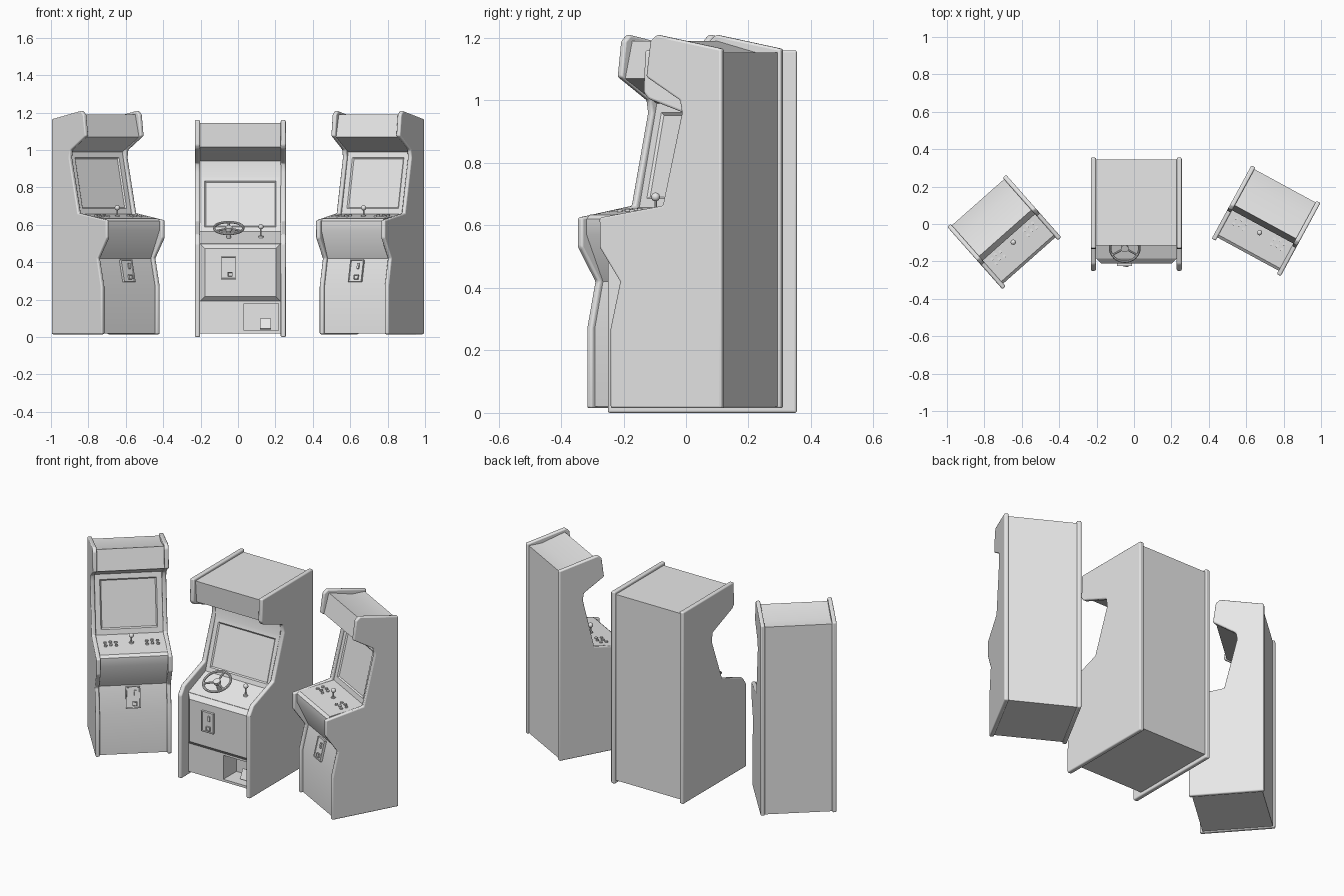
import bpy, bmesh, math
from math import radians, sin, cos, atan2
from mathutils import Matrix, Vector

if "Cube" in bpy.data.objects:
    bpy.data.objects.remove(bpy.data.objects["Cube"])

grey = bpy.data.materials.new("plain light grey")
grey.use_nodes = True
grey.diffuse_color = (0.8, 0.8, 0.8, 1)
grey.node_tree.nodes["Principled BSDF"].inputs["Base Color"].default_value = (0.8, 0.8, 0.8, 1)
parts = []


def finish(bm, name, place):
    mesh = bpy.data.meshes.new(name)
    bm.to_mesh(mesh)
    bm.free()
    mesh.materials.append(grey)
    obj = bpy.data.objects.new(name, mesh)
    bpy.context.collection.objects.link(obj)
    obj.matrix_world = place
    parts.append(obj)
    return obj


def slab(name, profile, x0, x1, place, insets=(), bevel=0):
    """Extrude a (y, z) profile from x0 to x1; insets = (segment, border, depth)."""
    bm = bmesh.new()
    a = [bm.verts.new((x0, y, z)) for y, z in profile]
    b = [bm.verts.new((x1, y, z)) for y, z in profile]
    n = len(profile)
    sides = [bm.faces.new((a[i], a[(i + 1) % n], b[(i + 1) % n], b[i])) for i in range(n)]
    bm.faces.new(a[::-1])
    bm.faces.new(b)
    bmesh.ops.recalc_face_normals(bm, faces=bm.faces)
    for seg, border, depth in insets:
        bmesh.ops.inset_region(bm, faces=[sides[seg]], thickness=border,
                               use_even_offset=True)
        bmesh.ops.inset_region(bm, faces=[sides[seg]], thickness=abs(depth),
                               depth=depth, use_even_offset=True)
    obj = finish(bm, name, place)
    if bevel:
        mod = obj.modifiers.new("rounded edges", "BEVEL")
        mod.width, mod.segments, mod.limit_method = bevel, 3, "ANGLE"
    return obj


def box(name, centre, size, place, tilt=0, inset=None):
    bm = bmesh.new()
    bmesh.ops.create_cube(bm, size=1, matrix=Matrix.Diagonal((*size, 1)))
    if inset:
        front = [f for f in bm.faces if f.normal.y < -0.9]
        bmesh.ops.inset_region(bm, faces=front, thickness=inset, depth=0)
        bmesh.ops.inset_region(bm, faces=front, thickness=0.002, depth=-0.004)
    return finish(bm, name, place @ Matrix.Translation(centre) @ Matrix.Rotation(tilt, 4, "X"))


def rod(name, p, q, radius, place, sides=12):
    p, q = Vector(p), Vector(q)
    bm = bmesh.new()
    bmesh.ops.create_cone(bm, cap_ends=True, segments=sides, radius1=radius,
                          radius2=radius, depth=(q - p).length)
    turn = (q - p).to_track_quat("Z", "Y").to_matrix().to_4x4()
    return finish(bm, name, place @ Matrix.Translation((p + q) / 2) @ turn)


def ball(name, centre, radius, place):
    bm = bmesh.new()
    bmesh.ops.create_uvsphere(bm, u_segments=16, v_segments=10, radius=radius)
    return finish(bm, name, place @ Matrix.Translation(centre))


def stick(name, x, y, z, height, place):
    rod(name + "_collar", (x, y, z - 0.005), (x, y, z + 0.006), 0.013, place)
    rod(name + "_shaft", (x, y, z), (x, y, z + height), 0.004, place)
    ball(name + "_knob", (x, y, z + height), 0.014, place)


def coin_door(name, x, y, z, place, tilt):
    """Framed door with a slot plate and a return cup."""
    base = place @ Matrix.Translation((x, y, z)) @ Matrix.Rotation(tilt, 4, "X")
    box(name, (0, 0, 0), (0.08, 0.024, 0.122), base, inset=0.006)
    box(name + "_slot", (0.012, -0.011, 0.025), (0.012, 0.01, 0.03), base)
    box(name + "_return_cup", (0.008, -0.012, -0.035), (0.026, 0.012, 0.024), base, inset=0.003)


def side_panels(name, profile, half, thick, place):
    for word, s in (("right", -1), ("left", 1)):
        x0, x1 = sorted((s * half, s * (half - thick)))
        slab(f"{name}_{word}_side_panel", profile, x0, x1, place, bevel=0.007)


# Upright cabinets with joystick controls
upright_side = [(-.18, .015), (-.18, .27), (-.145, .42), (-.22, .53), (-.22, .625),
                (.01, .663), (.08, .96), (.073, 1.0), (-.05, 1.075), (-.035, 1.19),
                (-.012, 1.21), (.225, 1.165), (.225, .015)]
upright_body = [(-.165, .02), (-.165, .27), (-.13, .42), (-.2, .57), (-.2, .62),
                (-.185, .634), (.025, .657), (.1, .99), (-.035, 1.07), (-.005, 1.19),
                (.137, 1.153), (.215, 1.153), (.215, .02)]


def upright(name, x, y, turn):
    place = Matrix.Translation((x, y, 0)) @ Matrix.Rotation(radians(turn), 4, "Z")
    side_panels(name, upright_side, .21, .024, place)
    slab(name + "_body", upright_body, -.187, .187, place, insets=[(6, .03, -.007)])
    coin_door(name + "_coin_door", 0, -.148, .353, place, -atan2(.035, .15))
    stick(name + "_joystick", 0, -.07, .646, .045, place)
    # Two clusters of buttons, each in two short arcs
    for s in (-1, 1):
        for row in range(2):
            for i in range(3):
                bx = s * .115 + (i - 1) * .03
                by = -.055 - row * .032 - abs(i - 1) * .007
                bz = .634 + (by + .185) * .11
                rod(f"{name}_button", (bx, by, bz - .004), (bx, by, bz + .007), .009, place)


upright("right_upright", -.692, -.045, 41.5)
upright("left_upright", .705, .015, -28.5)

# Driving cabinet
place = Matrix.Translation((.0125, 0, 0))
drive_side = [(-.25, 0), (-.25, .5), (-.215, .55), (-.02, .62), (.078, .88), (.07, .93),
              (-.12, 1.005), (-.135, 1.025), (-.13, 1.16), (.355, 1.16), (.355, 0)]
drive_body = [(-.185, .02), (-.185, .19), (-.185, .5), (-.02, .565), (.075, .86),
              (.08, .94), (0, .97), (-.105, 1.015), (-.115, 1.145), (.345, 1.145),
              (.345, .02)]
side_panels("driving", drive_side, .243, .027, place)
body = slab("driving_body", drive_body, -.217, .217, place,
            insets=[(3, .026, -.007), (1, .002, .025)])

# Pedal opening cut into the lower front
cutter = box("pedal_opening_cutter", (.112, -.14, .107), (.186, .16, .145), place)
cutter.hide_render = True
cut = body.modifiers.new("pedal opening", "BOOLEAN")
cut.object, cut.operation, cut.solver = cutter, "DIFFERENCE", "EXACT"
bpy.context.view_layer.objects.active = body
bpy.ops.object.modifier_apply(modifier=cut.name)
parts.remove(cutter)
bpy.data.objects.remove(cutter)
box("pedal", (.135, -.13, .07), (.06, .012, .06), place, radians(-25))
box("pedal_arm", (.135, -.09, .055), (.02, .07, .015), place)

coin_door("driving_coin_door", -.063, -.212, .37, place, 0)
stick("gear_lever", .11, -.1, .535, .055, place)

# Steering wheel: rim, hub, column and three spokes
wheel = place @ Matrix.Translation((-.062, -.13, .583)) @ Matrix.Rotation(radians(24), 4, "X")
ring = bmesh.new()
around, tube = 32, 8
loops = []
for i in range(around):
    t = 2 * math.pi * i / around
    loop = []
    for j in range(tube):
        u = 2 * math.pi * j / tube
        r = .078 + .007 * cos(u)
        loop.append(ring.verts.new((r * cos(t), r * sin(t), .007 * sin(u))))
    loops.append(loop)
for i in range(around):
    p, q = loops[i], loops[(i + 1) % around]
    for j in range(tube):
        k = (j + 1) % tube
        ring.faces.new((p[j], q[j], q[k], p[k]))
finish(ring, "steering_wheel_rim", wheel)
rod("steering_hub", (0, 0, -.012), (0, 0, .006), .02, wheel, 16)
rod("steering_column", (0, 0, -.07), (0, 0, 0), .012, wheel)
for angle in (90, 210, 330):
    t = radians(angle)
    rod("steering_spoke", (0, 0, -.002), (.076 * cos(t), .076 * sin(t), 0), .006, wheel, 8)

# Smooth the round parts, keeping the cabinet edges sharp
bpy.ops.object.select_all(action="DESELECT")
for obj in parts:
    obj.select_set(True)
bpy.context.view_layer.objects.active = parts[0]
bpy.ops.object.shade_smooth_by_angle(angle=radians(30))
